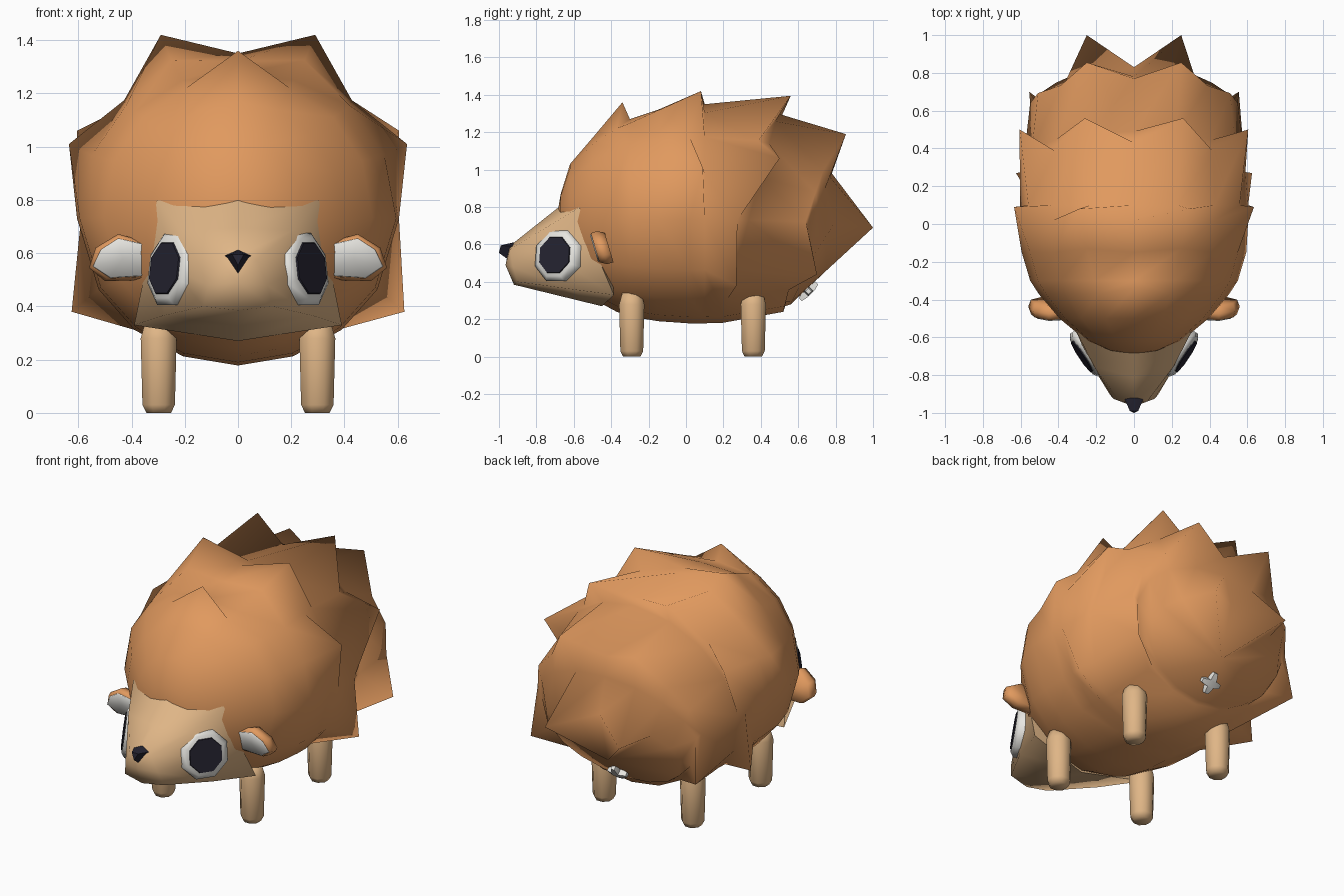
import bpy, bmesh, math
from mathutils import Vector

cube = bpy.data.objects.get("Cube")
if cube:
    bpy.data.objects.remove(cube, do_unlink=True)


def material(name, rgb):
    m = bpy.data.materials.new(name)
    m.use_nodes = True
    col = (*rgb, 1)
    m.diffuse_color = col
    bsdf = m.node_tree.nodes["Principled BSDF"]
    bsdf.inputs["Base Color"].default_value = col
    bsdf.inputs["Roughness"].default_value = 0.9
    return m


ORANGE = material("orange_brown", (0.75, 0.32, 0.113))
TAN = material("tan", (0.74, 0.465, 0.24))
WHITE = material("off_white", (0.80, 0.79, 0.75))
DARK = material("dark_navy", (0.018, 0.017, 0.03))


def finish(bm, name, mat, angle):
    bmesh.ops.recalc_face_normals(bm, faces=bm.faces)
    me = bpy.data.meshes.new(name)
    bm.to_mesh(me)
    bm.free()
    me.materials.append(mat)
    ob = bpy.data.objects.new(name, me)
    bpy.context.collection.objects.link(ob)
    bpy.ops.object.select_all(action='DESELECT')
    ob.select_set(True)
    bpy.context.view_layer.objects.active = ob
    bpy.ops.object.shade_smooth_by_angle(angle=math.radians(angle))
    return ob


def loft(name, rings, mat, start, end, angle):
    """Bridge closed rings of points; start and end are the cap centres."""
    bm = bmesh.new()
    vr = [[bm.verts.new(p) for p in r] for r in rings]
    n = len(rings[0])
    for a, b in zip(vr, vr[1:]):
        for i in range(n):
            j = (i + 1) % n
            bm.faces.new((a[i], a[j], b[j], b[i]))
    for ring, c in ((vr[0], start), (vr[-1], end)):
        tip = bm.verts.new(c)
        for i in range(n):
            bm.faces.new((ring[i], ring[(i + 1) % n], tip))
    return finish(bm, name, mat, angle)


def mirrored(half):
    """Full ring from a half ring whose ends lie on x = 0."""
    return half + [(-x, y, z) for x, y, z in half[-2:0:-1]]


# Body: smooth egg whose rims carry swept-back spines at chosen ring points
ANGLES = [math.radians(a) for a in (0, 22.5, 45, 67.5, 92, 120, 140, 160, 180)]


def body_ring(y, lean, cz, w, h, hd, spines={}):
    half = []
    for k, a in enumerate(ANGLES):
        s, c = math.sin(a), math.cos(a)
        base = (w * s if 0 < k < 8 else 0, y - lean * (1 - c) / 2,
                cz + (h if c > 0 else hd) * c)
        half.append(spines.get(k, base))
    return mirrored(half)


body_rings = [body_ring(*r) for r in (
    (-0.67, 0.00, 0.74, 0.13, 0.13, 0.15),
    (-0.62, 0.00, 0.73, 0.25, 0.30, 0.30),
    (-0.50, 0.00, 0.74, 0.395, 0.43, 0.43),
    (-0.37, 0.00, 0.75, 0.505, 0.51, 0.51, {0: (0, -0.34, 1.36)}),
    (-0.30, 0.00, 0.75, 0.55, 0.54, 0.535, {0: (0, -0.30, 1.27)}),
    (-0.15, 0.00, 0.75, 0.595, 0.57, 0.56, {1: (0.25, -0.13, 1.325)}),
    (0.02, 0.00, 0.75, 0.605, 0.60, 0.572, {1: (0.29, 0.08, 1.42), 3: (0.635, 0.09, 1.01)}),
    (0.10, 0.00, 0.75, 0.605, 0.60, 0.572),
    (0.43, 0.30, 0.75, 0.59, 0.57, 0.57,
     {1: (0.26, 0.56, 1.395), 3: (0.605, 0.50, 1.06), 5: (0.625, 0.27, 0.38)}),
    (0.49, 0.30, 0.75, 0.585, 0.55, 0.57),
    (0.77, 0.25, 0.74, 0.55, 0.36, 0.50, {1: (0.25, 0.855, 1.19), 5: (0.555, 0.70, 0.44)}),
    (0.78, 0.25, 0.70, 0.52, 0.28, 0.43),
    (0.83, 0.27, 0.56, 0.45, 0.21, 0.28, {1: (0.25, 1.0, 0.69)}),
)]
loft("spiny_body", body_rings, ORANGE, (0, -0.69, 0.75), (0, 0.75, 0.46), 180)

# Head: wedge from the wide brow and cheeks to the narrow snout
snout = [(0, -0.945, 0.59), (0.07, -0.94, 0.575), (0.11, -0.925, 0.48),
         (0.13, -0.90, 0.40), (0, -0.92, 0.385)]
back = [(0, -0.68, 0.80), (0.305, -0.57, 0.798), (0.335, -0.50, 0.60),
        (0.39, -0.385, 0.33), (0, -0.45, 0.27)]
middle = [((a[0] + b[0]) / 2 + (0.022 if a[0] else 0), (a[1] + b[1]) / 2,
           (a[2] + b[2]) / 2) for a, b in zip(snout, back)]
loft("head", [mirrored(r) for r in (snout, middle, back)], TAN,
     (0, -0.965, 0.49), (0, -0.40, 0.55), 80)


def hull(name, pts, mat):
    bm = bmesh.new()
    for p in pts:
        bm.verts.new(p)
    bmesh.ops.convex_hull(bm, input=bm.verts)
    return finish(bm, name, mat, 60)


hull("nose", [(0.05, -0.925, 0.59), (-0.05, -0.925, 0.59), (0, -0.92, 0.612),
              (0, -0.945, 0.515), (0.022, -0.99, 0.595), (-0.022, -0.99, 0.595),
              (0, -1.0, 0.555)], DARK)


def disc(name, centre, normal, layers, mat):
    """Octagonal plate; layers are (offset along normal, half width, half height)."""
    n = Vector(normal).normalized()
    u = Vector((0, 0, 1)).cross(n).normalized()
    v = n.cross(u)
    c = Vector(centre)
    rings = [[c + n * o + u * rx * math.cos(t) + v * rz * math.sin(t)
              for t in [math.radians(22.5 + 45 * i) for i in range(8)]]
             for o, rx, rz in layers]
    return loft(name, rings, mat, c + n * layers[0][0], c + n * layers[-1][0], 60)


def prism(name, outline, y0, y1, shrink, mat):
    """Ear-shaped slab in the x-z plane, leaning forward with height."""
    cx = sum(p[0] for p in outline) / len(outline)
    cz = sum(p[1] for p in outline) / len(outline)

    def ring(off, k):
        pts = [(cx + (x - cx) * k, cz + (z - cz) * k) for x, z in outline]
        return [(x, -0.45 + off - (z - 0.58) * 0.3, z) for x, z in pts]
    mid = (y0 + y1) / 2
    rings = [ring(y0, shrink), ring(mid, 1.0), ring(y1, shrink)]
    ends = [(cx, -0.45 + o - (cz - 0.58) * 0.3, cz) for o in (y0, y1)]
    return loft(name, rings, mat, ends[0], ends[1], 180)


EAR = [(0.30, 0.50), (0.50, 0.495), (0.56, 0.545), (0.535, 0.62), (0.45, 0.672), (0.30, 0.63)]
INNER = [(0.31, 0.517), (0.48, 0.507), (0.545, 0.55), (0.515, 0.613), (0.45, 0.655), (0.31, 0.625)]
for side, s in (("left", 1), ("right", -1)):
    # Eyes
    normal = (0.83 * s, -0.55, 0.13)
    centre = (0.254 * s, -0.688, 0.54)
    disc(side + "_eye_white", centre, normal,
         [(-0.05, 0.144, 0.142), (0.005, 0.147, 0.147), (0.024, 0.118, 0.122)], WHITE)
    disc(side + "_pupil", centre, normal,
         [(0.022, 0.104, 0.106), (0.030, 0.101, 0.103)], DARK)
    # Ears with a pale inner plate
    prism(side + "_ear", [(x * s, z) for x, z in EAR], -0.035, 0.04, 0.88, ORANGE)
    prism(side + "_inner_ear", [(x * s, z) for x, z in INNER], -0.042, -0.033, 0.95, WHITE)
    # Legs
    for end, y in (("front", -0.29), ("back", 0.36)):
        rings = [[(0.298 * s + r * math.cos(t), y + r * math.sin(t), z)
                  for t in [math.radians(22.5 + 45 * i) for i in range(8)]]
                 for z, r in ((0, 0.05), (0.03, 0.066), (0.28, 0.073), (0.34, 0.055))]
        loft(f"{end}_{side}_leg", rings, TAN,
             (0.298 * s, y, 0), (0.298 * s, y, 0.35), 90)

# Tail: small pale cross low on the rump
c = Vector((0, 0.655, 0.35))
n = Vector((0, 0.7, -0.7)).normalized()
across, along = Vector((1, 0, 0)), Vector((0, 0.7, 0.7)).normalized()
for name, u, v in (("tail_bar_across", across, along), ("tail_bar_along", along, across)):
    pts = []
    for k, r in ((-1, 0.011), (-0.5, 0.019), (0.5, 0.019), (1, 0.011)):
        pts += [c + u * 0.062 * k + v * r * a + n * r * b for a in (-1, 1) for b in (-1, 1)]
    hull(name, pts, WHITE)
